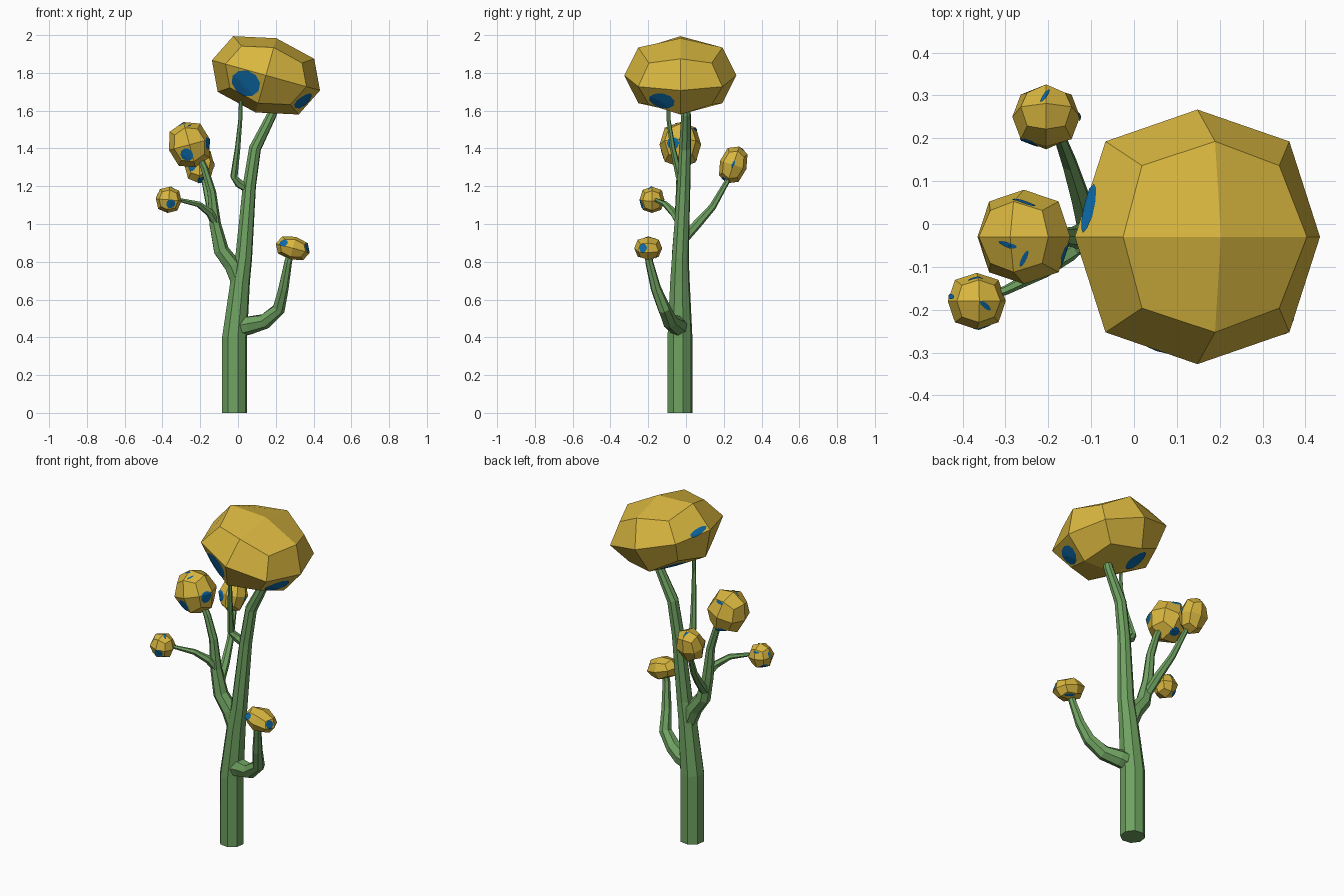
import bpy, bmesh, math
from mathutils import Vector, Matrix
from mathutils.bvhtree import BVHTree

if "Cube" in bpy.data.objects:
    bpy.data.objects.remove(bpy.data.objects["Cube"])


def material(name, rgb):
    m = bpy.data.materials.new(name)
    m.diffuse_color = (*rgb, 1)
    m.use_nodes = True
    m.node_tree.nodes["Principled BSDF"].inputs["Base Color"].default_value = m.diffuse_color
    return m


GREEN = material("stem green", (0.16, 0.36, 0.12))
YELLOW = material("cap yellow", (0.69, 0.47, 0.05))
BLUE = material("spot blue", (0.004, 0.14, 0.38))


def finish(bm, name, mat):
    me = bpy.data.meshes.new(name)
    bm.to_mesh(me)
    bm.free()
    me.materials.append(mat)
    ob = bpy.data.objects.new(name, me)
    bpy.context.collection.objects.link(ob)
    return ob


def stem(name, path, sides):
    """Faceted tapering tube through (x, y, z, radius) points."""
    bm = bmesh.new()
    pts = [Vector(p[:3]) for p in path]
    rings = []
    for i, p in enumerate(path):
        t = (pts[min(i + 1, len(pts) - 1)] - pts[max(i - 1, 0)]).normalized()
        u = Vector((0, 1, 0))
        u = (u - t * u.dot(t)).normalized()
        v = t.cross(u)
        ring = []
        for k in range(sides):
            a = 2 * math.pi * k / sides + 0.25
            ring.append(bm.verts.new(pts[i] + (u * math.cos(a) + v * math.sin(a)) * p[3]))
        rings.append(ring)
    for r0, r1 in zip(rings, rings[1:]):
        for k in range(sides):
            j = (k + 1) % sides
            bm.faces.new((r0[k], r0[j], r1[j], r1[k]))
    bm.faces.new(rings[0][::-1])
    bm.faces.new(rings[-1])
    bmesh.ops.recalc_face_normals(bm, faces=bm.faces[:])
    return finish(bm, name, GREEN)


def cap(name, loc, size, tilt, spots):
    """Rounded cube of 24 quads, with spots laid on its surface.
    A spot is (direction from centre, half width, half height, turn)."""
    bm = bmesh.new()
    bmesh.ops.create_cube(bm, size=2)
    bmesh.ops.subdivide_edges(bm, edges=bm.edges[:], cuts=1, use_grid_fill=True)
    weight = {1: 1.0, 2: 0.75, 3: 0.56}
    for v in bm.verts:
        v.co *= weight[sum(abs(c) > 0.5 for c in v.co)]
    rot = Matrix.Rotation(math.radians(tilt[1]), 4, 'Y') @ Matrix.Rotation(math.radians(tilt[0]), 4, 'X')
    bm.transform(Matrix.Translation(loc) @ rot @ Matrix.Diagonal((*size, 1)))
    bmesh.ops.recalc_face_normals(bm, faces=bm.faces[:])
    tree = BVHTree.FromBMesh(bm)
    finish(bm, name, YELLOW)

    # thin patches that follow the cap surface
    sb = bmesh.new()
    for d, w, h, turn in spots:
        c, n, _, _ = tree.ray_cast(Vector(loc), Vector(d).normalized())
        u = Vector((0, 0, 1)).cross(n)
        u = u.normalized() if u.length > 0.05 else Vector((1, 0, 0))
        v = n.cross(u)

        def put(rad, a):
            x, y = rad * w * math.cos(a), rad * h * math.sin(a)
            x, y = (x * math.cos(turn) - y * math.sin(turn),
                    x * math.sin(turn) + y * math.cos(turn))
            p, pn, _, _ = tree.find_nearest(c + u * x + v * y)
            return sb.verts.new(p + (pn + n).normalized() * 0.003)
        steps = 10
        angles = [2 * math.pi * k / steps for k in range(steps)]
        mid = put(0, 0)
        rings = [[put(r, a) for a in angles] for r in (0.35, 0.7, 1.0)]
        for k in range(steps):
            j = (k + 1) % steps
            sb.faces.new((mid, rings[0][k], rings[0][j]))
            for r0, r1 in zip(rings, rings[1:]):
                sb.faces.new((r0[k], r1[k], r1[j], r0[j]))
    finish(sb, name + "_spots", BLUE)


# trunk and branches
stem("trunk", [(-.018, -.032, 0, .068), (-.018, -.032, .4, .068), (.012, -.032, .7, .053),
               (.03, -.03, .82, .046), (.06, -.012, 1.2, .036), (.09, -.005, 1.4, .033),
               (.18, 0, 1.58, .026), (.2, 0, 1.66, .022)], 8)
stem("left_branch", [(.01, -.032, .68, .045), (-.03, -.032, .78, .046), (-.09, -.032, .86, .042),
                     (-.122, -.03, 1, .032), (-.14, -.03, 1.17, .024), (-.18, -.03, 1.3, .02),
                     (-.21, -.03, 1.36, .018)], 7)
stem("left_twig", [(-.115, -.03, 1.0, .024), (-.15, -.065, 1.06, .022), (-.21, -.11, 1.105, .016),
                   (-.3, -.155, 1.125, .011), (-.34, -.17, 1.128, .01)], 6)
stem("back_branch", [(-.105, -.03, .9, .026), (-.125, .06, 1.0, .024), (-.15, .14, 1.09, .019),
                     (-.178, .215, 1.22, .014), (-.19, .24, 1.28, .013)], 6)
stem("thin_top_branch", [(.06, -.012, 1.18, .022), (.005, -.02, 1.215, .024), (-.022, -.035, 1.25, .02),
                         (-.002, -.07, 1.4, .015), (.012, -.092, 1.55, .011), (.015, -.095, 1.66, .01)], 6)
stem("right_branch", [(-.01, -.035, .45, .052), (.06, -.05, .465, .05), (.14, -.085, .485, .042),
                      (.215, -.115, .55, .035), (.24, -.16, .66, .028), (.265, -.195, .8, .021),
                      (.28, -.2, .86, .019)], 7)

# mushroom-like caps
cap("big_cap", (.148, -.03, 1.787), (.297, .297, .204), (0, 15.6),
    [((-.115, -.25, -.045), .085, .075, 0),
     ((.2, -.1, -.137), .075, .055, 0),
     ((-.12, .12, -.17), .085, .065, 0),
     ((-.25, .065, .085), .06, .017, .3)])
cap("upper_left_cap", (-.257, -.03, 1.42), (.112, .11, .124), (0, -15),
    [((-.015, -.1, -.06), .036, .036, 0),
     ((.1, -.04, .01), .034, .036, 0),
     ((0, .085, .085), .03, .009, 0),
     ((-.04, -.02, .12), .026, .007, .8),
     ((0, -.055, .11), .022, .006, .8),
     ((0, .07, -.09), .036, .034, 0)])
cap("back_cap", (-.205, .25, 1.313), (.079, .073, .102), (-18, 0),
    [((-.04, -.055, 0), .028, .034, 0),
     ((.01, -.04, -.08), .028, .026, 0),
     ((0, .05, .08), .024, .006, .6),
     ((.075, 0, 0), .008, .024, -.3)])
cap("left_cap", (-.367, -.18, 1.128), (.068, .066, .07), (0, 5),
    [((.01, -.06, -.022), .026, .024, 0),
     ((0, .055, .04), .022, .006, 0),
     ((.02, -.01, .065), .006, .019, 0),
     ((-.06, .01, .02), .006, .02, 0),
     ((-.04, .03, -.04), .022, .02, 0)])
cap("right_cap", (.29, -.2, .872), (.093, .074, .062), (0, 15),
    [((-.045, -.045, .024), .026, .022, 0),
     ((.085, -.03, 0), .022, .024, 0),
     ((.02, .03, -.05), .03, .01, .5)])
